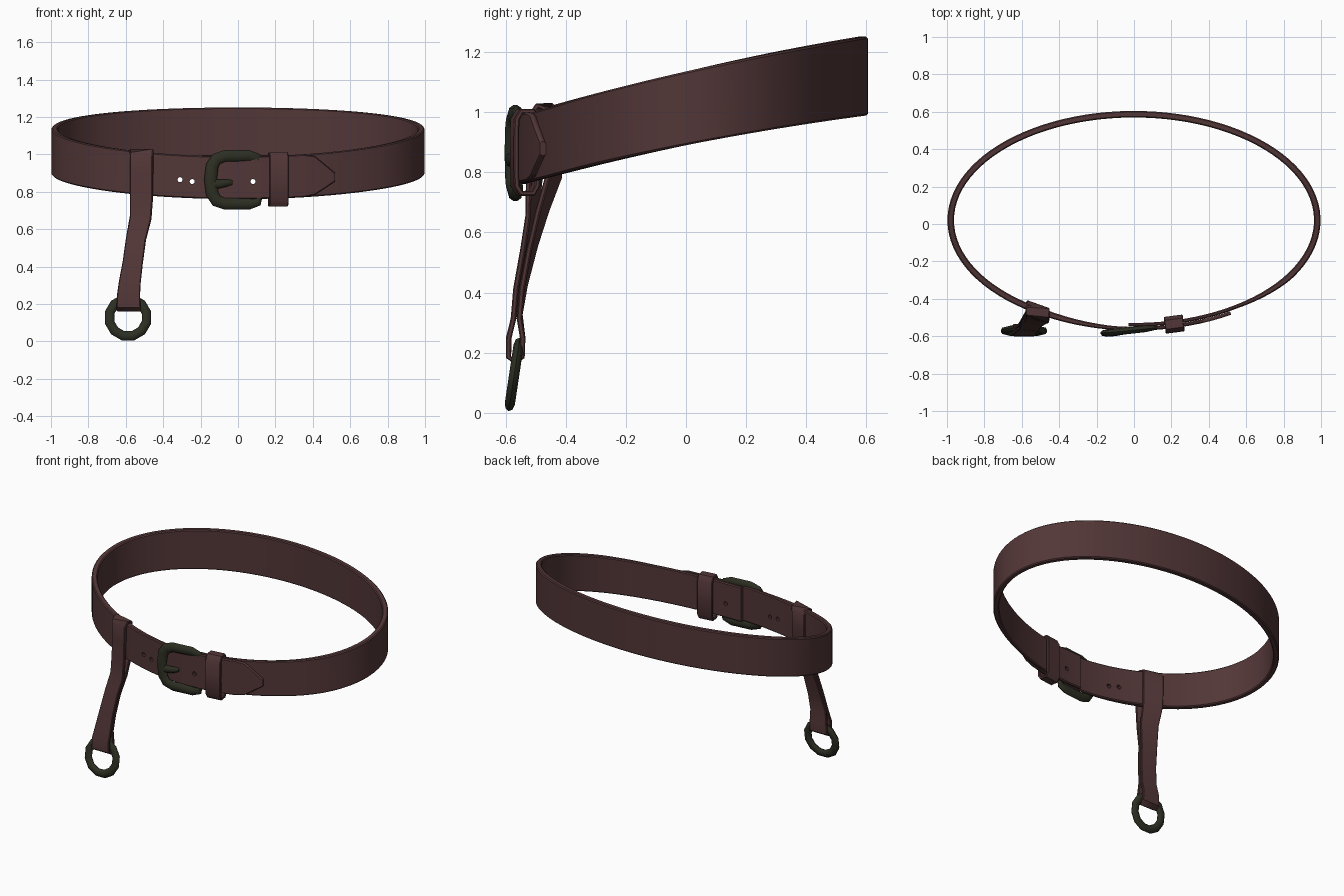
import bpy, bmesh, math
from mathutils import Vector

if "Cube" in bpy.data.objects:
    bpy.data.objects.remove(bpy.data.objects["Cube"])


def material(name, rgb):
    m = bpy.data.materials.new(name)
    m.diffuse_color = (*rgb, 1)
    m.use_nodes = True
    m.node_tree.nodes["Principled BSDF"].inputs["Base Color"].default_value = m.diffuse_color
    return m


LEATHER = material("dark_brown_leather", (0.085, 0.037, 0.038))
METAL = material("dark_bronze", (0.026, 0.028, 0.016))


def loft(name, rings, mat, closed=True, angle=40):
    """Skin a row of equal-sized rings, capping the ends when open."""
    bm = bmesh.new()
    rows = [[bm.verts.new(p) for p in ring] for ring in rings]
    n = len(rows[0])
    for i in range(len(rows) if closed else len(rows) - 1):
        a, b = rows[i], rows[(i + 1) % len(rows)]
        for j in range(n):
            k = (j + 1) % n
            bm.faces.new((a[j], a[k], b[k], b[j]))
    if not closed:
        bm.faces.new(rows[0])
        bm.faces.new(rows[-1])
    bmesh.ops.recalc_face_normals(bm, faces=bm.faces)
    me = bpy.data.meshes.new(name)
    bm.to_mesh(me)
    bm.free()
    me.materials.append(mat)
    ob = bpy.data.objects.new(name, me)
    bpy.context.collection.objects.link(ob)
    smooth(ob, angle)
    return ob


def smooth(ob, angle=40):
    bpy.ops.object.select_all(action='DESELECT')
    ob.select_set(True)
    bpy.context.view_layer.objects.active = ob
    bpy.ops.object.shade_smooth_by_angle(angle=math.radians(angle))


def flat_section(c, u, v, hu, hv, ch=0.006):
    """Chamfered rectangle, half sizes hu along u and hv along v."""
    pts = [(hu, hv - ch), (hu - ch, hv), (ch - hu, hv), (-hu, hv - ch),
           (-hu, ch - hv), (ch - hu, -hv), (hu - ch, -hv), (hu, ch - hv)]
    return [c + u * a + v * b for a, b in pts]


def round_section(c, u, v, hu, hv, n=8):
    return [c + u * (hu * math.cos(2 * math.pi * k / n))
            + v * (hv * math.sin(2 * math.pi * k / n)) for k in range(n)]


def tangents(path):
    n = len(path)
    return [(path[(i + 1) % n] - path[i - 1]).normalized() for i in range(n)]


def ramp(t, a, b):
    return min(1, max(0, (t - a) / (b - a)))


# ---- belt strip: one strap wound round an ellipse, ends overlapping in front
TAU = 2 * math.pi
Z = Vector((0, 0, 1))


def ellipse(t):
    p = Vector((0.98 * math.sin(t), 0.02 - 0.567 * math.cos(t), 0))
    n = Vector((math.sin(t) / 0.98, -math.cos(t) / 0.567, 0)).normalized()
    return p, n


T0, T1, STEPS = -0.03, TAU + 0.55, 110
rings = []
for i in range(STEPS + 1):
    t = T0 + (T1 - T0) * i / STEPS
    p, n = ellipse(t)
    inner, outer = 1 - ramp(t, 0.6, 1.0), ramp(t, TAU - 0.5, TAU - 0.1)
    thick = 0.035 - 0.015 * max(inner, outer)
    bottom = 0.89 + 0.203 * p.y - 0.06 * p.y ** 2
    half = (0.245 + 0.03 * p.y) / 2
    mid = bottom + half
    tip = ramp(t, T1 - 0.14, T1)            # pointed tongue
    half *= 1 - 0.8 * tip
    c = p + n * (0.013 * outer - 0.008 * inner) + Z * (mid - 0.02 * tip)
    rings.append(flat_section(c, n, Z, thick / 2, half))
belt = loft("belt_strap", rings, LEATHER, closed=False)

# ---- punched holes
for x, z in ((-0.31, 0.865), (-0.245, 0.855), (0.08, 0.855)):
    bpy.ops.mesh.primitive_cylinder_add(vertices=8, radius=0.014, depth=0.3,
                                        location=(x, -0.54, z),
                                        rotation=(math.pi / 2, 0, 0))
    cutter = bpy.context.object
    cutter.name = "hole_cutter"
    cutter.hide_render = True
    bpy.context.view_layer.objects.active = belt
    mod = belt.modifiers.new("hole", 'BOOLEAN')
    mod.operation, mod.solver, mod.object = 'DIFFERENCE', 'EXACT', cutter
    bpy.ops.object.modifier_apply(modifier=mod.name)
    bpy.data.objects.remove(cutter)
smooth(belt)

# ---- keeper loop round the overlap
p, n = ellipse(0.221)
along = Vector((-n.y, n.x, 0))
path = [p + n * o + Z * z for o, z in (
    (0.036, 0.755), (0.038, 0.86), (0.036, 0.975), (0.02, 1.003), (-0.02, 1.003),
    (-0.034, 0.975), (-0.034, 0.755), (-0.02, 0.73), (0.02, 0.73))]
loft("keeper_loop", [flat_section(c, along, along.cross(t), 0.051, 0.009, 0.004)
                     for c, t in zip(path, tangents(path))], LEATHER)

# ---- buckle frame: D shape, thick on the left, slim bar on the right
outline = [(0.118, 0.79, 0.5), (0.105, 0.745, 0.75), (0.06, 0.736, 1), (-0.07, 0.736, 1),
           (-0.115, 0.752, 1.05), (-0.138, 0.79, 1.1), (-0.147, 0.865, 1.1),
           (-0.138, 0.94, 1.1), (-0.115, 0.976, 1.05), (-0.07, 0.992, 1),
           (0.06, 0.992, 1), (0.105, 0.983, 0.75), (0.118, 0.94, 0.5)]
Y = Vector((0, 1, 0))
path = [Vector((x, -0.567 + 0.11 * x, z)) for x, z, s in outline]
loft("buckle_frame", [round_section(c, t.cross(Y).normalized(), Y, 0.031 * s, 0.018 * s)
                      for c, t, (x, z, s) in zip(path, tangents(path), outline)], METAL, angle=50)

# ---- buckle prong
X = Vector((1, 0, 0))
loft("buckle_prong", [round_section(Vector((x, y, z)), Z, Y, r, r * 0.7) for x, y, z, r in (
    (-0.14, -0.583, 0.84, 0.026), (-0.10, -0.583, 0.842, 0.024),
    (-0.055, -0.578, 0.848, 0.019), (-0.03, -0.567, 0.85, 0.012))],
    METAL, closed=False, angle=50)

# ---- hanging strap: a closed band over the belt and through the ring
band = [(-0.585, -0.567, 0.17), (-0.585, -0.59, 0.185), (-0.585, -0.589, 0.25),
        (-0.578, -0.572, 0.32), (-0.563, -0.560, 0.42), (-0.545, -0.532, 0.55),
        (-0.52, -0.511, 0.66), (-0.515, -0.505, 0.77), (-0.515, -0.499, 0.9),
        (-0.515, -0.499, 0.985), (-0.515, -0.488, 1.012), (-0.515, -0.452, 1.014),
        (-0.515, -0.437, 0.99), (-0.515, -0.437, 0.9), (-0.515, -0.44, 0.785),
        (-0.52, -0.478, 0.67), (-0.545, -0.511, 0.55), (-0.563, -0.54, 0.42),
        (-0.578, -0.553, 0.32), (-0.585, -0.543, 0.25), (-0.585, -0.545, 0.185)]
path = [Vector(q) for q in band]
rings = []
for c, t in zip(path, tangents(path)):
    w = Vector((1, -0.36 * ramp(c.z, 0.3, 0.8), 0))
    w = (w - t * w.dot(t)).normalized()     # keep width square to the path
    half = 0.054 + 0.01 * max(ramp(c.z, 0.55, 0.8), 1 - ramp(c.z, 0.2, 0.4))
    rings.append(flat_section(c, w, w.cross(t), half, 0.009, 0.004))
loft("hanging_strap", rings, LEATHER)

# ---- ring at the end of the strap, leaning slightly
up = Vector((0, 0.15, 1)).normalized()
normal = X.cross(up)
rings = []
for k in range(12):
    a = TAU * (k + 0.5) / 12
    d = X * math.cos(a) + up * math.sin(a)
    rings.append(round_section(Vector((-0.588, -0.571, 0.128)) + d * 0.102, d, normal, 0.026, 0.017))
loft("end_ring", rings, METAL, angle=50)
